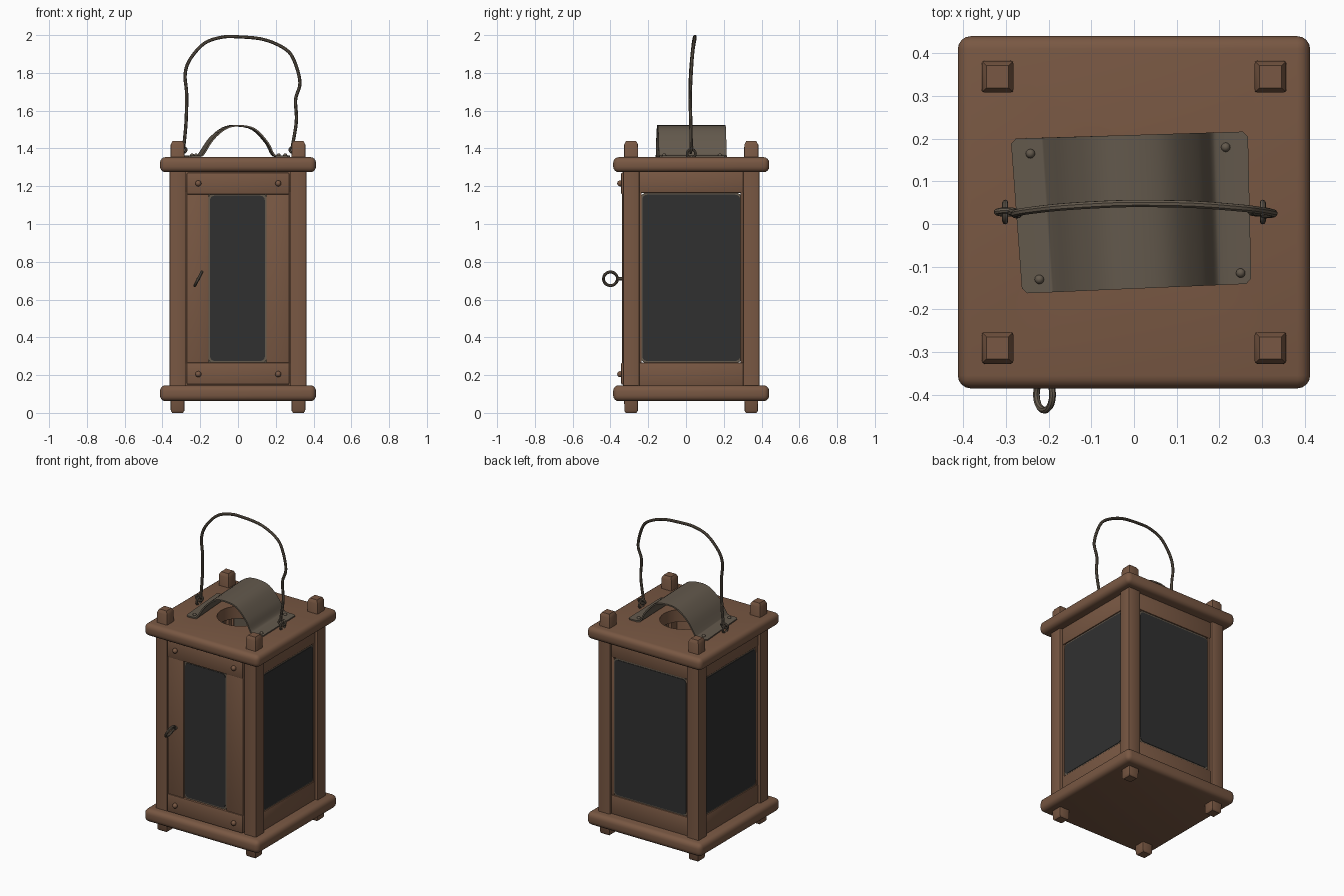
import bpy, bmesh, math
from mathutils import Matrix, Vector

if "Cube" in bpy.data.objects:
    bpy.data.objects.remove(bpy.data.objects["Cube"])

CY = 0.0275  # y centre of the wooden body


def mat(name, rgb):
    m = bpy.data.materials.new(name)
    m.diffuse_color = (*rgb, 1)
    m.use_nodes = True
    m.node_tree.nodes["Principled BSDF"].inputs["Base Color"].default_value = m.diffuse_color
    return m


WOOD = mat("brown wood", (0.19, 0.097, 0.056))
METAL = mat("aged metal", (0.125, 0.1, 0.073))
GLASS = mat("dark glass", (0.03, 0.03, 0.03))


def finish(name, bm, material, matrix=Matrix()):
    bmesh.ops.recalc_face_normals(bm, faces=bm.faces)
    bm.transform(matrix)
    me = bpy.data.meshes.new(name)
    bm.to_mesh(me)
    bm.free()
    me.materials.append(material)
    ob = bpy.data.objects.new(name, me)
    bpy.context.collection.objects.link(ob)
    return ob


def box(name, x, y, z, material, bevel=0.006, seg=2, matrix=Matrix()):
    """Bevelled box from (min, max) ranges."""
    bm = bmesh.new()
    bmesh.ops.create_cube(bm, size=1)
    for v in bm.verts:
        v.co = Vector([(r[0] + r[1]) / 2 + c * (r[1] - r[0]) for r, c in zip((x, y, z), v.co)])
    bmesh.ops.bevel(bm, geom=bm.edges[:], offset=bevel, segments=seg, profile=0.5, affect='EDGES')
    return finish(name, bm, material, matrix)


def rounded_panel(name, u0, u1, z0, z1, d0, d1, r, material, matrix):
    """Upright panel with rounded corners, from depth d0 out to d1."""
    bm = bmesh.new()
    pts = []
    for i, (cx, cz) in enumerate([(u1 - r, z1 - r), (u0 + r, z1 - r), (u0 + r, z0 + r), (u1 - r, z0 + r)]):
        for k in range(5):
            a = math.pi / 2 * (i + k / 4)
            pts.append((cx + r * math.cos(a), -d0, cz + r * math.sin(a)))
    f = bm.faces.new([bm.verts.new(p) for p in pts])
    out = bmesh.ops.extrude_face_region(bm, geom=[f])['geom']
    for v in out:
        if isinstance(v, bmesh.types.BMVert):
            v.co.y = -d1
    return finish(name, bm, material, matrix)


def stud(name, loc, r, matrix=Matrix()):
    bm = bmesh.new()
    bmesh.ops.create_uvsphere(bm, u_segments=12, v_segments=8, radius=r)
    return finish(name, bm, METAL if "sheet" in name else WOOD, Matrix.Translation(loc) @ matrix)


def smooth_path(p, n=6):
    """Catmull-Rom sampling of a list of points."""
    p = [Vector(q) for q in p]
    p = [2 * p[0] - p[1]] + p + [2 * p[-1] - p[-2]]
    out = []
    for a, b, c, d in zip(p, p[1:], p[2:], p[3:]):
        for k in range(n):
            t = k / n
            out.append(0.5 * (2 * b + (c - a) * t + (2 * a - 5 * b + 4 * c - d) * t ** 2
                              + (3 * b - a - 3 * c + d) * t ** 3))
    return out + [p[-2]]


def wire(name, pts, r, cyclic=False):
    cu = bpy.data.curves.new(name, 'CURVE')
    cu.dimensions = '3D'
    cu.bevel_depth = r
    cu.bevel_resolution = 2
    cu.use_fill_caps = True
    sp = cu.splines.new('POLY')
    sp.points.add(len(pts) - 1)
    for q, p in zip(sp.points, pts):
        q.co = (*p, 1)
    sp.use_cyclic_u = cyclic
    cu.materials.append(METAL)
    ob = bpy.data.objects.new(name, cu)
    bpy.context.collection.objects.link(ob)


def ring(name, centre, a, b, r):
    """Wire ring spanned by the two radius vectors a and b."""
    c, a, b = Vector(centre), Vector(a), Vector(b)
    wire(name, [c + a * math.cos(t * math.tau / 20) + b * math.sin(t * math.tau / 20) for t in range(20)], r, True)


# base and roof boards
xr, yr = (-0.413, 0.413), (CY - 0.413, CY + 0.413)
box("base_board", xr, yr, (0.062, 0.146), WOOD, 0.03, 4)
roof = box("roof_board", xr, yr, (1.274, 1.354), WOOD, 0.03, 4)

# smoke hole in the roof
bm = bmesh.new()
bmesh.ops.create_cone(bm, cap_ends=True, segments=32, radius1=0.14, radius2=0.14, depth=0.4)
cutter = finish("hole_cutter", bm, WOOD, Matrix.Translation((0, CY, 1.32)))
cutter.hide_render = True
mod = roof.modifiers.new("hole", 'BOOLEAN')
mod.operation = 'DIFFERENCE'
mod.object = cutter
bpy.context.view_layer.objects.active = roof
bpy.ops.object.modifier_apply(modifier="hole")
bpy.data.objects.remove(cutter)

# corner posts with narrower feet and tops
levels = [(0, .028), (.012, .036), (.1, .037), (.1, .043), (1.31, .043), (1.31, .038), (1.42, .037), (1.44, .026)]
for sx in (-1, 1):
    for sy in (-1, 1):
        bm = bmesh.new()
        rows = [[bm.verts.new((h * a, h * b, z)) for a, b in ((-1, -1), (1, -1), (1, 1), (-1, 1))] for z, h in levels]
        for r0, r1 in zip(rows, rows[1:]):
            for i in range(4):
                bm.faces.new((r0[i], r0[i - 1], r1[i - 1], r1[i]))
        bm.faces.new(rows[0])
        bm.faces.new(rows[-1])
        up = [e for e in bm.edges if abs(e.verts[0].co.z - e.verts[1].co.z) > 0.05]
        bmesh.ops.bevel(bm, geom=up, offset=0.007, segments=2, profile=0.5, affect='EDGES')
        finish("corner_post", bm, WOOD, Matrix.Translation((sx * 0.32, CY + sy * 0.318, 0)))

# side and back walls: rails, slim stiles, rim and glass
for side, deg in (("right", 90), ("back", 180), ("left", 270)):
    m = Matrix.Translation((0, CY, 0)) @ Matrix.Rotation(math.radians(deg), 4, 'Z')
    box(side + "_top_rail", (-.28, .28), (-.345, -.3), (1.165, 1.28), WOOD, matrix=m)
    box(side + "_bottom_rail", (-.28, .28), (-.345, -.3), (.14, .267), WOOD, matrix=m)
    for s in (-1, 1):
        box(side + "_stile", (s * .272 - .01, s * .272 + .01), (-.342, -.3), (.26, 1.17), WOOD, 0.003, matrix=m)
    rounded_panel(side + "_window_rim", -.268, .268, .265, 1.165, .305, .338, .03, METAL, m)
    rounded_panel(side + "_glass", -.259, .259, .275, 1.155, .32, .341, .025, GLASS, m)

# front door
m = Matrix.Translation((0, CY, 0))
box("door_left_stile", (-.272, -.155), (-.365, -.32), (.15, 1.27), WOOD, matrix=m)
box("door_right_stile", (.15, .272), (-.365, -.32), (.15, 1.27), WOOD, matrix=m)
box("door_top_rail", (-.272, .272), (-.371, -.32), (1.157, 1.272), WOOD, matrix=m)
box("door_bottom_rail", (-.272, .272), (-.371, -.32), (.15, .266), WOOD, matrix=m)
rounded_panel("door_window_rim", -.158, .152, .263, 1.162, .325, .358, .028, METAL, m)
rounded_panel("door_glass", -.148, .142, .275, 1.15, .34, .361, .024, GLASS, m)
for x in (-.21, .213):
    for z in (.205, 1.215):
        stud("door_peg", (x, CY - .376, z), .016)

# door ring pull
ring("door_ring_pull", (-.21, -.4, .71), (.019, 0, .036), (0, .037, 0), .008)
wire("door_ring_staple", [(-.21, -.37, .71), (-.21, -.33, .71)], .01)

# bent metal sheet over the smoke hole
prof = [(-.275, 1.357), (-.21, 1.36), (-.19, 1.375), (-.14, 1.45), (-.07, 1.507), (0, 1.52),
        (.085, 1.502), (.155, 1.43), (.185, 1.372), (.21, 1.359), (.275, 1.357)]
bm = bmesh.new()
rows = []
for p in smooth_path([(x, 0, z) for x, z in prof], 4):
    t = (p.x + .275) / .55
    rows.append([bm.verts.new((p.x - .014 * k * (1 - t) + .013 * (1 - k) * (1 - t) - .008 * k * t,
                               (-.163 + .023 * t) * (1 - k) + (.2 + .017 * t) * k, p.z)) for k in (0, .5, 1)])
for a, b in zip(rows, rows[1:]):
    for i in (0, 1):
        bm.faces.new((a[i], b[i], b[i + 1], a[i + 1]))
corners = [r[i] for r in (rows[0], rows[-1]) for i in (0, 2)]
bmesh.ops.bevel(bm, geom=corners, offset=0.012, segments=1, affect='VERTICES')
sheet = finish("smoke_cover_sheet", bm, METAL)
sol = sheet.modifiers.new("thickness", 'SOLIDIFY')
sol.thickness = 0.009
sol.offset = 0
for x, y in ((-.243, .165), (.215, .18), (-.222, -.13), (.25, -.115)):
    stud("sheet_rivet", (x, y, 1.363), .011)

# wire handle, slightly bent, with end loops and eyelets
path = [(-.288, .028, 1.4), (-.275, .025, 1.54), (-.272, .022, 1.69), (-.28, .024, 1.79), (-.255, .03, 1.87),
        (-.18, .039, 1.955), (-.09, .045, 1.988), (0, .048, 1.991), (.135, .046, 1.977), (.245, .038, 1.93),
        (.295, .032, 1.87), (.328, .025, 1.75), (.305, .022, 1.66), (.309, .025, 1.545), (.286, .028, 1.4)]
wire("carry_handle", smooth_path(path), .009)
for s in (-1, 1):
    ring("handle_end_loop", (s * .298, .028, 1.392), (.024, 0, 0), (0, .004, .016), .007)
    ring("handle_eyelet", (s * .302, .028, 1.372), (0, .022, 0), (0, 0, .024), .007)

# smooth shading with sharp edges kept
bpy.ops.object.select_all(action='SELECT')
bpy.context.view_layer.objects.active = roof
bpy.ops.object.convert(target='MESH')
bpy.ops.object.shade_smooth_by_angle(angle=math.radians(35))
